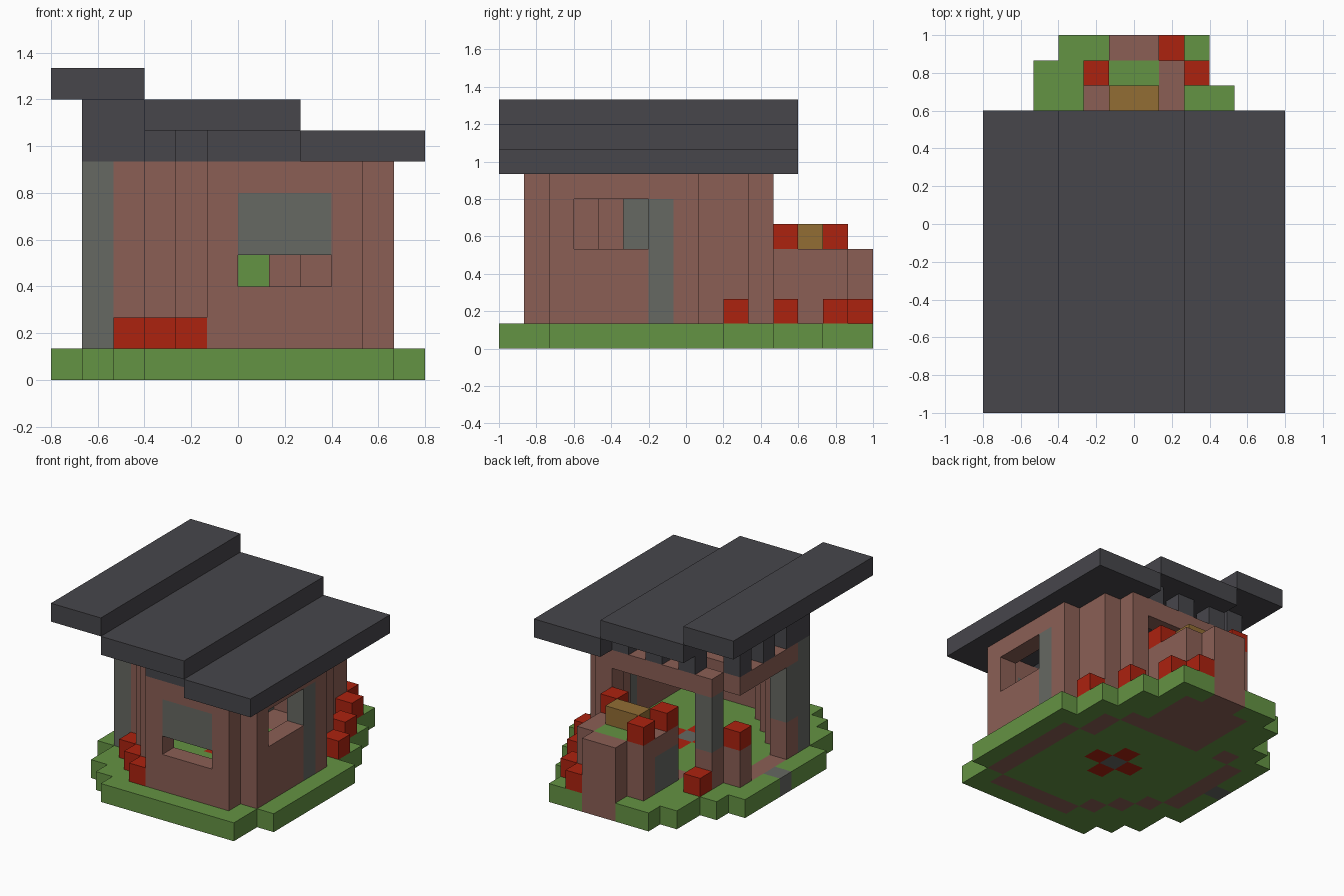
import bpy, bmesh
from mathutils import Vector

if "Cube" in bpy.data.objects:
    bpy.data.objects.remove(bpy.data.objects["Cube"], do_unlink=True)

U = 2 / 15                      # block size
NX, NY = 12, 15                 # blocks across and deep


def linear(c):
    c /= 255
    return c / 12.92 if c <= 0.04045 else ((c + 0.055) / 1.055) ** 2.4


def material(name, rgb):
    m = bpy.data.materials.new(name)
    col = [linear(c) for c in rgb] + [1]
    m.use_nodes = True
    m.diffuse_color = col
    m.node_tree.nodes["Principled BSDF"].inputs["Base Color"].default_value = col
    return m


GRASS = material("grass green", (100, 147, 67))
BRICK = material("brick brown", (139, 95, 85))
RED = material("flower red", (172, 34, 15))
SLATE = material("roof slate", (71, 70, 75))
STONE = material("grey stone", (102, 104, 98))
GOLD = material("golden wood", (146, 109, 52))

cells = {}                      # block position -> part name
parts = {}                      # part name -> material


def fill(part, mat, x, y, z):
    """Fill inclusive block ranges; later parts replace earlier ones."""
    parts[part] = mat
    span = lambda r: range(r[0], r[1] + 1) if isinstance(r, tuple) else (r,)
    for i in span(x):
        for j in span(y):
            for k in span(z):
                cells[i, j, k] = part


def clear(x, y, z):
    fill("gap", None, x, y, z)
    for key in [c for c, p in cells.items() if p == "gap"]:
        del cells[key]
    del parts["gap"]


# Lawn: one strip per group of rows
for x, y in [((3, 10), 0), ((2, 10), 1), ((1, 11), (2, 3)), ((0, 11), (4, 8)),
             ((0, 10), (9, 10)), ((1, 9), 11), ((2, 9), 12), ((2, 8), 13), ((3, 8), 14)]:
    fill("lawn", GRASS, x, y, 0)

# Fire pit sunk in the floor
fill("fire_pit_embers", RED, (5, 7), 6, 0)
fill("fire_pit_embers", RED, 6, (5, 7), 0)
fill("fire_pit_stone", STONE, 6, 6, 0)

# Stepped outer walls with roof infill above the front left corner
for x, y in [((5, 9), 1), (10, (2, 7)), (9, (8, 9)), (8, 10), (4, 2), (3, 3), (2, 4)]:
    fill("walls", BRICK, x, y, (0, 6))
for x, y, top in [((5, 7), 1, 7), (4, 2, 7), (3, 3, 7), (2, 4, 8), (1, 4, 8)]:
    fill("gable_infill", SLATE, x, y, (7, top))

# Front window with shutter, side window and side stone strip
clear((6, 8), 1, 3)
fill("front_shutter", STONE, (6, 8), 1, (4, 5))
clear(10, (3, 5), (4, 5))
fill("side_stone_strip", STONE, 10, 6, (1, 5))

# Open side: pillars, low parapet, threshold and step
fill("corner_pillar", STONE, 1, 4, (1, 6))
for x, y in [(1, 5), (2, 10)]:
    fill("pillar_bases", BRICK, x, y, (0, 2))
    fill("pillars", STONE, x, y, (3, 5))
fill("parapet", BRICK, 1, 9, (0, 2))
fill("threshold", BRICK, 1, (6, 8), 0)
fill("door_step", STONE, 0, 7, 0)

# Beams carrying short roof posts
fill("beams", BRICK, 1, (5, 9), 6)
fill("beams", BRICK, (2, 7), 10, 6)
for n in (5, 7, 9):
    fill("side_posts", SLATE, 1, n, (7, 8))
for n in (3, 5, 7):
    fill("rear_posts", SLATE, n, 10, 7)

# Rear bay with planting bed and bench
fill("bay_floor", BRICK, (4, 7), (10, 13), 0)
for x in (4, 7):
    fill("bay_walls", BRICK, x, (11, 13), (1, 3))
fill("bay_walls", BRICK, (5, 6), 14, (0, 3))
fill("bay_walls", BRICK, (5, 6), (12, 13), (1, 2))
fill("bay_stone", STONE, 4, (11, 12), (1, 2))
fill("planting_bed", GRASS, (5, 6), (12, 13), 3)
fill("bench", GOLD, (5, 6), 12, 4)

# Flowers
for x, y, z in [(2, 3, 1), (3, 2, 1), (4, 1, 1), (10, 9, 1), (9, 11, 1), (8, 13, 1),
                (7, 14, 1), (2, 11, 1), (1, 9, 3), (4, 11, 4), (7, 11, 4), (4, 13, 4)]:
    fill("flowers", RED, x, y, z)

# Three stepped roof slabs
for name, x, z in [("high", (0, 2), 9), ("middle", (3, 7), 8), ("low", (8, 11), 7)]:
    fill(name + "_roof", SLATE, x, (0, 11), z)

# Turn each part into a mesh of its exposed faces
SIDES = [Vector(s) * d for s in ((1, 0, 0), (0, 1, 0), (0, 0, 1)) for d in (1, -1)]


def build(part, mat):
    bm = bmesh.new()
    for pos, owner in cells.items():
        if owner != part:
            continue
        centre = Vector(pos) + Vector((0.5 - NX / 2, 0.5 - NY / 2, 0.5))
        for n in SIDES:
            if tuple(int(a + b) for a, b in zip(pos, n)) in cells:
                continue
            a = Vector((n.y, n.z, n.x))
            b = n.cross(a)
            bm.faces.new([bm.verts.new((centre + (n + a * s + b * t) / 2) * U)
                          for s, t in ((-1, -1), (1, -1), (1, 1), (-1, 1))])
    bmesh.ops.remove_doubles(bm, verts=bm.verts, dist=U / 100)
    bmesh.ops.dissolve_limit(bm, angle_limit=0.02, verts=bm.verts, edges=bm.edges)
    mesh = bpy.data.meshes.new(part)
    bm.to_mesh(mesh)
    bm.free()
    mesh.materials.append(mat)
    bpy.context.collection.objects.link(bpy.data.objects.new(part, mesh))


for part, mat in parts.items():
    if part in cells.values():
        build(part, mat)
